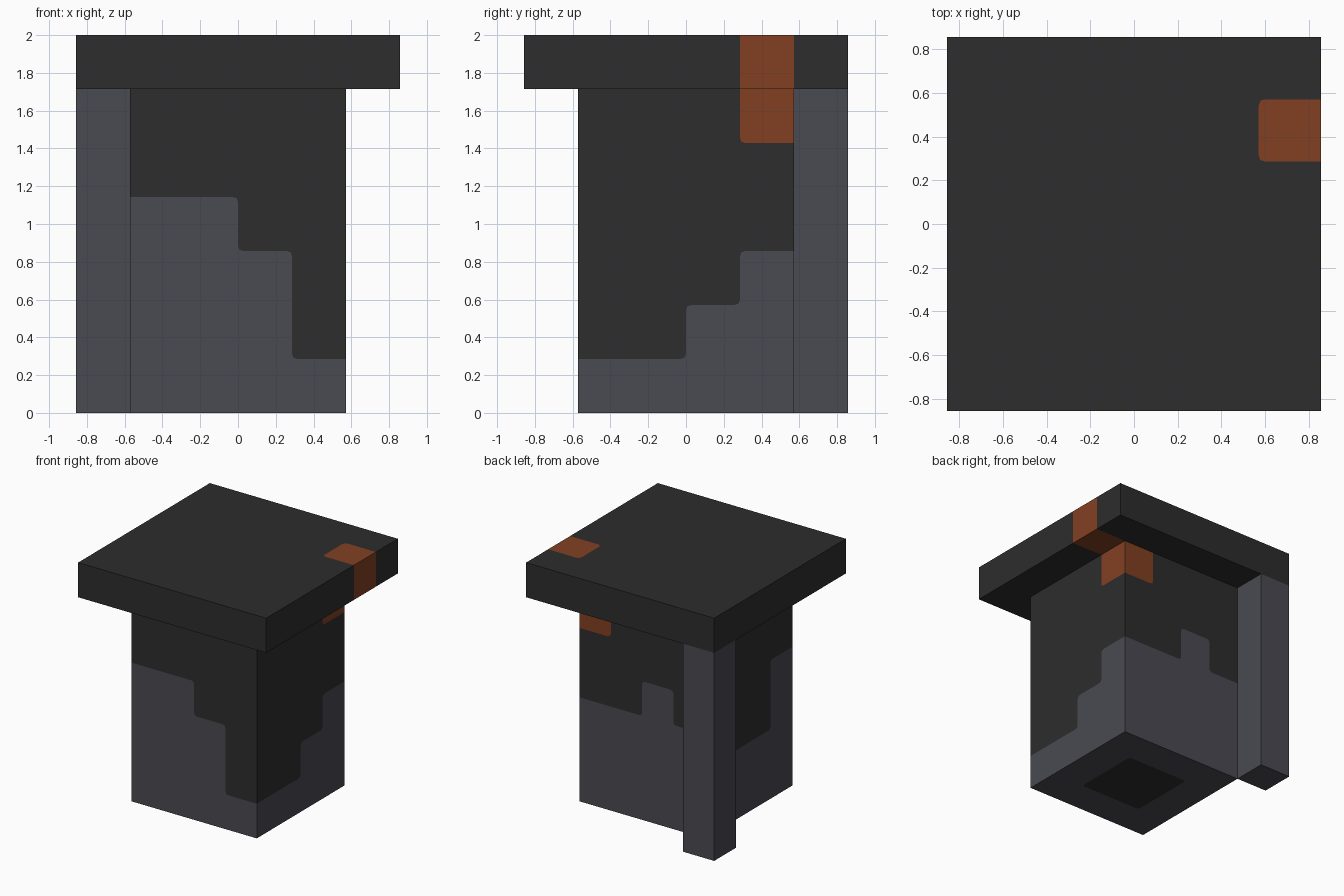
import bpy
import bmesh
from mathutils import Matrix, Vector

U = 2 / 7       # one grid cell
ROUND = 0.1     # corner rounding of the colour patches, in cells
GREY, BLACK, RUST = range(3)

cube = bpy.data.objects.get("Cube")
if cube:
    bpy.data.objects.remove(cube, do_unlink=True)


def material(name, r, g, b):
    mat = bpy.data.materials.new(name)
    mat.use_nodes = True
    mat.diffuse_color = (r, g, b, 1)
    bsdf = mat.node_tree.nodes["Principled BSDF"]
    bsdf.inputs["Base Color"].default_value = (r, g, b, 1)
    bsdf.inputs["Roughness"].default_value = 0.9
    return mat


MATERIALS = [
    material("slate grey", 0.068, 0.068, 0.084),
    material("charcoal", 0.026, 0.026, 0.026),
    material("rust orange", 0.223, 0.051, 0.016),
]


def add_face(bm, points, mat):
    face = bm.faces.new([bm.verts.new(Vector(p) * U) for p in points])
    face.material_index = mat


def finish(bm, name):
    bmesh.ops.remove_doubles(bm, verts=bm.verts, dist=0.0005)
    bmesh.ops.recalc_face_normals(bm, faces=bm.faces)
    mesh = bpy.data.meshes.new(name)
    bm.to_mesh(mesh)
    bm.free()
    for mat in MATERIALS:
        mesh.materials.append(mat)
    obj = bpy.data.objects.new(name, mesh)
    bpy.context.collection.objects.link(obj)


def rounded(path):
    """Soften the inner corners of an open 2D path."""
    pts = [Vector(p) for p in path]
    out = [pts[0]]
    for a, b, c in zip(pts, pts[1:], pts[2:]):
        start = b + (a - b).normalized() * ROUND
        end = b + (c - b).normalized() * ROUND
        out += [start, (start + end) / 4 + b / 2, end]
    return out + [pts[-1]]


def stair_line(heights):
    """Stepped line across a wall, one height per column."""
    path = [(0, heights[0])]
    for i in range(1, len(heights)):
        if heights[i] != heights[i - 1]:
            path += [(i, heights[i - 1]), (i, heights[i])]
    return rounded(path + [(len(heights), heights[-1])])


# Column: four walls with a stepped grey lower part and a rust corner on top
bm = bmesh.new()
walls = [(4, 4, 3, 1), (1, 1, 2, 3), (3, 3, 4, 3), (3, 2, 2, 4)]
full_top = [Vector((0, 6)), Vector((4, 6))]
spots = {1: [(3, 6), (3, 5), (4, 5)], 2: [(0, 5), (1, 5), (1, 6)]}
for side, heights in enumerate(walls):
    turn = Matrix.Rotation(side * 1.5707963, 3, 'Z')

    def wall_face(points, mat):
        add_face(bm, [turn @ Vector((u - 2, -2, v)) for u, v in points], mat)

    line = stair_line(heights)
    wall_face([(0, 0), (4, 0)] + line[::-1], GREY)
    top = full_top
    if side in spots:
        edge = rounded(spots[side])
        corner = full_top[1] if side == 1 else full_top[0]
        wall_face(edge + [corner], RUST)
        top = full_top[:1] + edge if side == 1 else edge + full_top[1:]
    wall_face(line + top[::-1], BLACK)

    # Floor border, one quarter per side
    m, e = 1 - ROUND / 4, 1 - ROUND
    border = [(-2, -2), (2, -2), (m, -m), (e, -1), (-e, -1), (-m, -m)]
    add_face(bm, [turn @ Vector((x, y, 0)) for x, y in border], GREY)

# Dark square in the floor, and the closed top
floor = rounded([(0, -1), (1, -1), (1, 1), (-1, 1), (-1, -1), (0, -1)])[1:-1]
add_face(bm, [(x, y, 0) for x, y in floor], BLACK)
add_face(bm, [(-2, -2, 6), (2, -2, 6), (2, 2, 6), (-2, 2, 6)], BLACK)
finish(bm, "column")

# Cap slab: notched top and underside with a rust patch through one edge
bm = bmesh.new()
patch = rounded([(3, 1), (2, 1), (2, 2), (3, 2)])
outline = [(3, 3), (-3, 3), (-3, -3), (3, -3)]
for z in (6, 7):
    add_face(bm, [(x, y, z) for x, y in patch], RUST)
    add_face(bm, [(x, y, z) for x, y in outline + patch], BLACK)
rim = outline + [(3, 1), (3, 2)]
for (ax, ay), (bx, by) in zip(rim, rim[1:] + rim[:1]):
    mat = RUST if (ay, by) == (1, 2) else BLACK
    add_face(bm, [(ax, ay, 6), (bx, by, 6), (bx, by, 7), (ax, ay, 7)], mat)
finish(bm, "cap_slab")

# Corner post: plain grey bar beside the column
bm = bmesh.new()
place = Matrix.Translation(Vector((-2.5, 2.5, 3)) * U) @ Matrix.Diagonal((U, U, 6 * U, 1))
bmesh.ops.create_cube(bm, size=1, matrix=place)
finish(bm, "corner_post")
